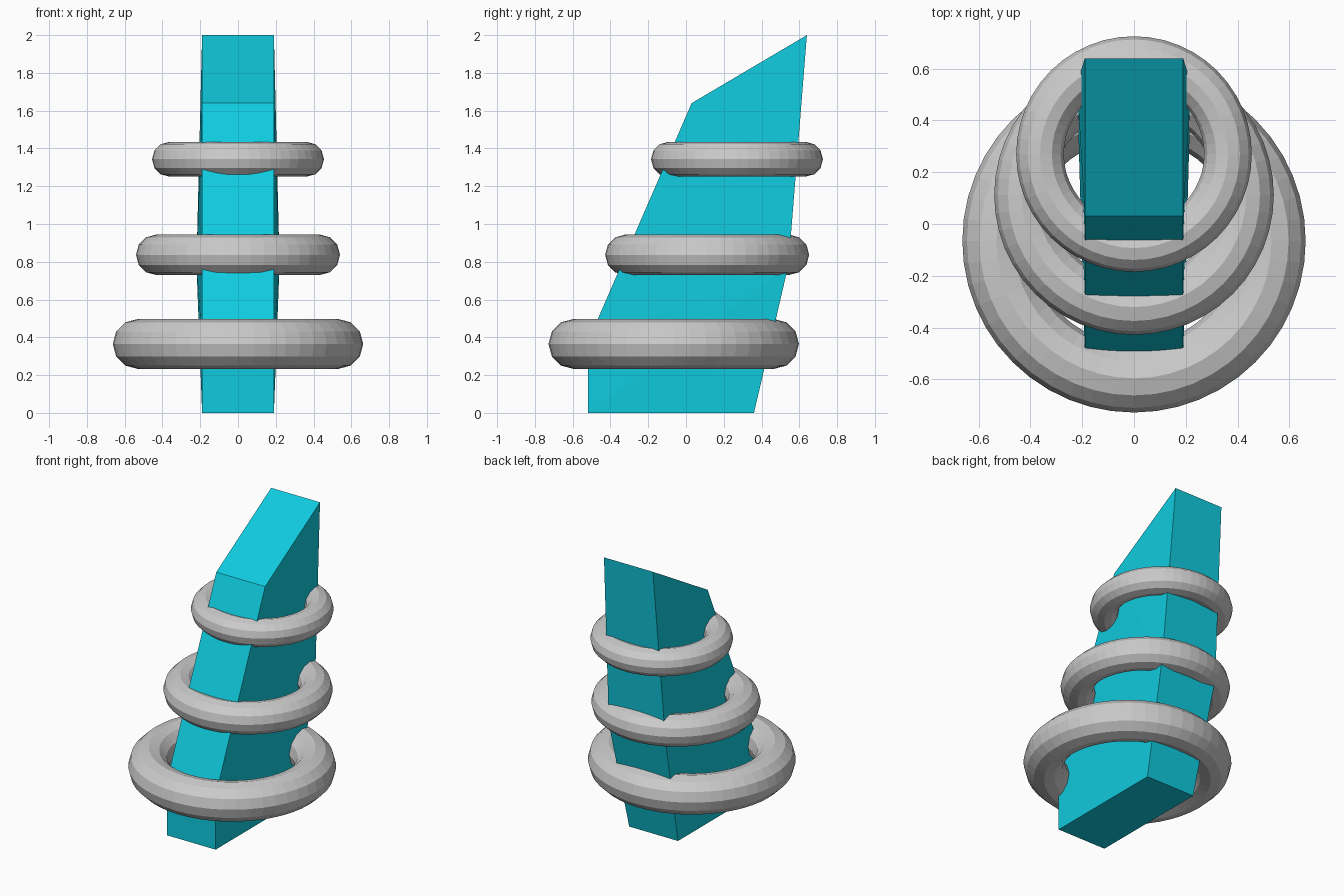
import bpy, bmesh

if "Cube" in bpy.data.objects:
    bpy.data.objects.remove(bpy.data.objects["Cube"])

# Teal material for the leaning core
teal = bpy.data.materials.new("teal")
teal.diffuse_color = (0.005, 0.6, 0.74, 1)
teal.use_nodes = True
teal.node_tree.nodes["Principled BSDF"].inputs["Base Color"].default_value = teal.diffuse_color

# Side outline of the core: (y, z, half width); the back bend is slightly wider
outline = [
    (-0.52, 0.0, 0.19), (0.36, 0.0, 0.19),
    (0.543, 0.785, 0.22), (0.64, 2.0, 0.19),
    (0.03, 1.64, 0.19), (-0.52, 0.375, 0.19),
]

# Leaning core slab: hull of the outline mirrored across x
bm = bmesh.new()
for y, z, w in outline:
    for side in (-1, 1):
        bm.verts.new((side * w, y, z))
bmesh.ops.convex_hull(bm, input=bm.verts[:])
bmesh.ops.dissolve_limit(bm, angle_limit=0.002, verts=bm.verts[:], edges=bm.edges[:])
bmesh.ops.recalc_face_normals(bm, faces=bm.faces[:])
mesh = bpy.data.meshes.new("core")
bm.to_mesh(mesh)
bm.free()
core = bpy.data.objects.new("core", mesh)
mesh.materials.append(teal)
bpy.context.collection.objects.link(core)


# Flat-shaded rings stacked along the core
def ring(name, y, z, major, minor):
    bpy.ops.mesh.primitive_torus_add(
        major_segments=48, minor_segments=12,
        major_radius=major, minor_radius=minor, location=(0, y, z))
    bpy.context.object.name = name


ring("lower_ring", -0.065, 0.365, 0.531, 0.132)
ring("middle_ring", 0.112, 0.837, 0.433, 0.107)
ring("upper_ring", 0.27, 1.343, 0.363, 0.092)
